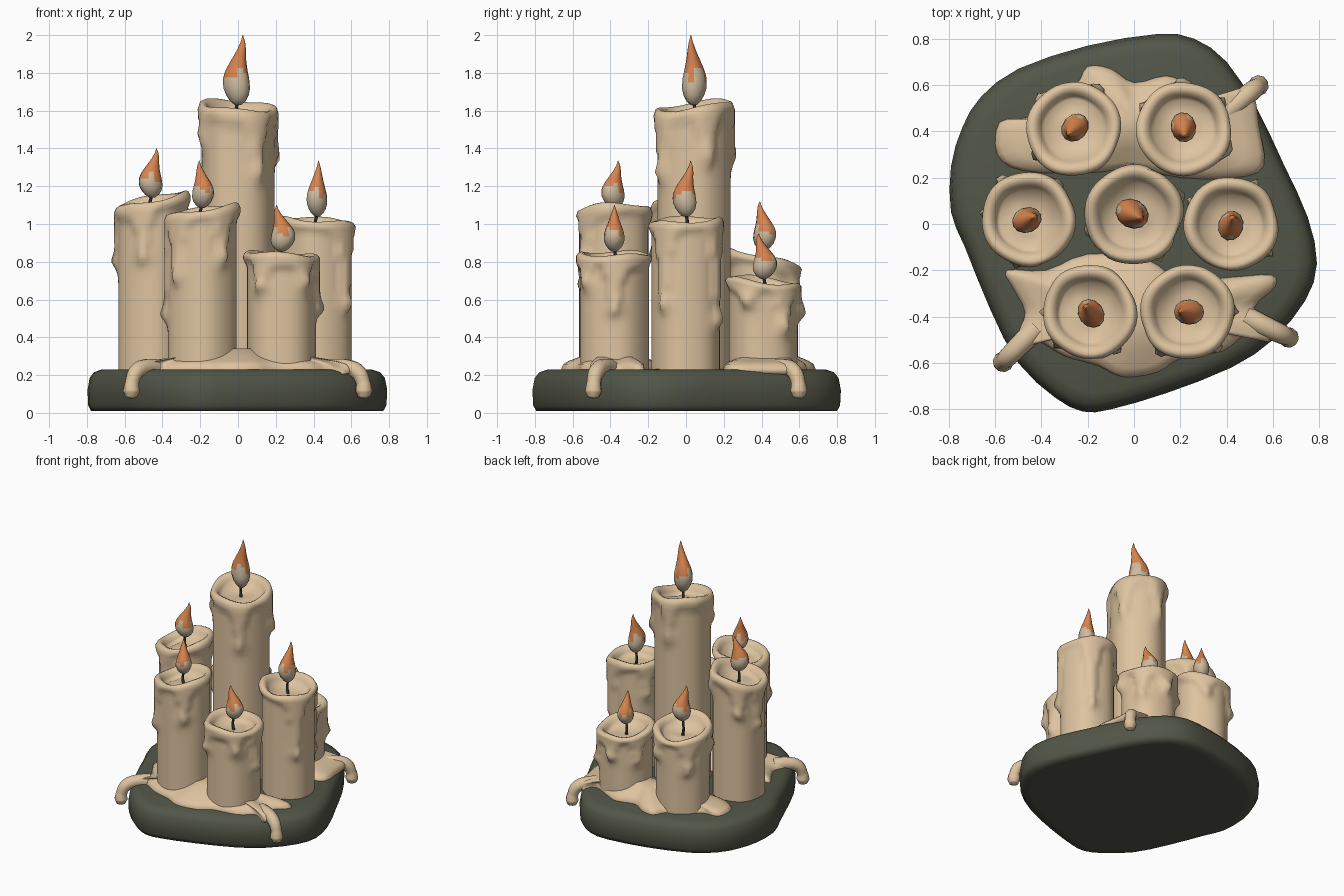
import bpy, bmesh, math
from math import sin, cos, pi, exp, radians
from mathutils import Vector

cube = bpy.data.objects.get("Cube")
if cube:
    bpy.data.objects.remove(cube)


def material(name, r, g, b):
    m = bpy.data.materials.new(name)
    m.use_nodes = True
    m.diffuse_color = (r, g, b, 1)
    m.node_tree.nodes["Principled BSDF"].inputs["Base Color"].default_value = (r, g, b, 1)
    return m


WAX = material("cream wax", .73, .55, .35)
STONE = material("dark green stone", .085, .092, .064)
ORANGE = material("flame orange", .69, .23, .075)
PALE = material("flame pale", .62, .5, .35)
WICK = material("charred wick", .03, .026, .02)


def loft(name, rings, mats, pick=None):
    """Skin a list of equal rings, closing both ends with a fan."""
    bm = bmesh.new()
    rows = [[bm.verts.new(p) for p in ring] for ring in rings]
    n = len(rows[0])
    for a, b in zip(rows, rows[1:]):
        for i in range(n):
            j = (i + 1) % n
            bm.faces.new((a[i], a[j], b[j], b[i]))
    for row in (rows[0], rows[-1]):
        mid = sum((v.co for v in row), Vector()) / n
        c = bm.verts.new(mid)
        for i in range(n):
            bm.faces.new((row[i], row[(i + 1) % n], c))
    bmesh.ops.recalc_face_normals(bm, faces=bm.faces)
    for f in bm.faces:
        f.smooth = True
        if pick:
            f.material_index = pick(f.calc_center_median())
    me = bpy.data.meshes.new(name)
    bm.to_mesh(me)
    bm.free()
    for m in mats:
        me.materials.append(m)
    ob = bpy.data.objects.new(name, me)
    bpy.context.collection.objects.link(ob)
    return ob


def tube(name, points, radii, mat):
    """Round tube through the points with a radius at each one."""
    cu = bpy.data.curves.new(name + "_path", "CURVE")
    cu.dimensions = "3D"
    cu.bevel_depth = 1
    cu.bevel_resolution = 3
    cu.resolution_u = 6
    cu.use_fill_caps = True
    sp = cu.splines.new("BEZIER")
    sp.bezier_points.add(len(points) - 1)
    for bp, p, r in zip(sp.bezier_points, points, radii):
        bp.co, bp.radius = p, r
        bp.handle_left_type = bp.handle_right_type = "AUTO"
    tmp = bpy.data.objects.new(name + "_path", cu)
    me = bpy.data.meshes.new_from_object(tmp)
    bpy.data.objects.remove(tmp)
    me.materials.clear()
    me.materials.append(mat)
    for f in me.polygons:
        f.use_smooth = True
    bpy.context.collection.objects.link(bpy.data.objects.new(name, me))


def smooth_outline(pts, steps):
    """Closed Catmull-Rom curve through the points."""
    p = [Vector(q) for q in pts]
    out = []
    for i in range(len(p)):
        a, b, c, d = p[i - 1], p[i], p[(i + 1) % len(p)], p[(i + 2) % len(p)]
        for s in range(steps):
            t = s / steps
            out.append(.5 * (2 * b + (c - a) * t + (2 * a - 5 * b + 4 * c - d) * t * t
                             + (3 * b - a - 3 * c + d) * t ** 3))
    return out


def slab(name, pts, layers, mat, steps):
    """Stack scaled copies of an outline; layers hold (scale, height)."""
    line = smooth_outline(pts, steps)
    mid = sum(line, Vector((0, 0))) / len(line)
    rings = []
    for s, z in layers:
        rings.append([(*(mid + (p - mid) * s), z) for p in line])
    return loft(name, rings, [mat])


# Stone base
base_line = [(.1, .82), (.26, .8), (.4, .7), (.53, .5), (.65, .25), (.75, .03), (.79, -.17),
             (.74, -.33), (.6, -.5), (.42, -.62), (.14, -.73), (-.1, -.8), (-.22, -.81),
             (-.34, -.75), (-.5, -.6), (-.62, -.37), (-.73, -.1), (-.79, .05), (-.79, .25),
             (-.74, .42), (-.66, .55), (-.5, .67), (-.2, .77)]
slab("stone_base", base_line, [(.9, .01), (.975, .01), (.995, .04), (1, .12), (.985, .185),
                               (.955, .215), (.9, .23), (.5, .232)], STONE, 2)

# Wax pools lying on the base
pool_layers = [(.9, .2), (1, .21), (1, .235), (.96, .258), (.85, .275), (.6, .3), (.3, .34)]
front_pool = [(-.55, -.2), (-.38, -.2), (-.2, -.13), (.05, -.15), (.2, -.24), (.42, -.23),
              (.59, -.22), (.61, -.27), (.52, -.36), (.6, -.44), (.58, -.51), (.48, -.48),
              (.38, -.55), (.2, -.58), (.1, -.64), (-.05, -.66), (-.16, -.61), (-.3, -.57),
              (-.43, -.5), (-.51, -.54), (-.5, -.47), (-.47, -.38), (-.52, -.28)]
back_pool = [(-.2, .68), (-.1, .67), (0, .61), (.14, .64), (.24, .6), (.37, .54), (.47, .59),
             (.52, .55), (.54, .42), (.56, .25), (.44, .2), (.2, .2), (0, .24), (-.2, .22),
             (-.48, .23), (-.59, .3), (-.58, .44), (-.46, .46), (-.36, .55), (-.25, .6)]
slab("front_wax_pool", front_pool, pool_layers, WAX, 3)
slab("back_wax_pool", back_pool, pool_layers, WAX, 3)

# Runs of wax hanging over the edge of the base: (edge x, edge y, outward angle)
for name, x, y, ang in (("front_right_run", -.54, -.57, 225), ("front_left_run", .635, -.475, -25),
                        ("back_left_run", .51, .575, 40)):
    out = Vector((cos(radians(ang)), sin(radians(ang)), 0))
    edge = Vector((x, y, 0))
    path = [edge + out * d + Vector((0, 0, z)) for d, z in
            ((-.17, .235), (-.07, .24), (.0, .215), (.03, .16), (.035, .115), (.035, .085), (.035, .075))]
    tube(name, path, (.05, .045, .042, .038, .045, .032, .008), WAX)


def step(t):
    t = max(0, min(1, t))
    return t * t * (3 - 2 * t)


def candle(name, x, y, rad, top, tilt, tilt_dir, drips):
    """Turned candle with an uneven lip, hollow top and drips (angle, length)."""
    n, rows, foot = 48, 40, .21
    ph = x * 9 + y * 5
    rings = [[] for _ in range(rows + 6)]
    for i in range(n):
        a = 2 * pi * i / n
        crest = top + tilt * cos(a - radians(tilt_dir)) + .008 * sin(3 * a + ph)
        wob = 1 + .015 * sin(5 * a + ph) + .01 * sin(2 * a - ph)
        near = []
        for ang, length in drips:
            d = (a - radians(ang) + pi) % (2 * pi) - pi
            near.append((exp(-(d / .23) ** 2), length))
        lip = .085 + .025 * sin(3 * a + ph) + max(w * l for w, l in near)

        def put(k, r, z):
            rings[k].append((x + r * cos(a), y + r * sin(a), z))

        for k in range(rows):
            z = foot + (crest - foot) * k / (rows - 1)
            d = crest - z
            r = rad * wob + .022 * step((lip - d) / .06)
            r += sum(.022 * w * exp(-((d - l - .03) / .05) ** 2) for w, l in near)
            put(k, r - (.012 if k == rows - 1 else 0), z)
        rim = rad * wob
        for k, (s, drop) in enumerate(((.98, -.005), (.86, .004), (.78, .03), (.7, .055))):
            put(rows + k, rim * s, crest - drop)
        put(rows + 4, rim * .4, top - .065)
        put(rows + 5, rim * .1, top - .07)
    loft(name, rings, [WAX])


def flame(name, x, y, low, high, rad, spin):
    """Tapered flame with a bent tip, pale at the bottom with a ragged edge."""
    prof = ((0, .25), (.06, .6), (.14, .85), (.24, 1), (.32, 1), (.39, .97), (.46, .88), (.53, .77),
            (.61, .62), (.7, .47), (.8, .32), (.9, .17), (1, .02))
    h = high - low
    rings = []
    for t, r in prof:
        bend = rad * .45 * sin(t * 5.2) * t
        cx, cy = x - bend * cos(spin), y - bend * sin(spin)
        ring = []
        for i in range(12):
            a = 2 * pi * i / 12
            u, v = rad * r * cos(a), rad * r * .85 * sin(a)
            ring.append((cx + u * cos(spin) - v * sin(spin),
                         cy + u * sin(spin) + v * cos(spin), low + h * t))
        rings.append(ring)

    def pick(c):
        a = math.atan2(c.y - y, c.x - x)
        return int((c.z - low) / h < .42 + .09 * sin(3 * a + spin) + .05 * sin(7 * a))

    loft(name, rings, [ORANGE, PALE], pick)


# Candles: name, x, y, radius, top, tilt, tilt direction, flame low and high, drips
candles = (
    ("centre", 0, .04, .193, 1.625, .03, 120, 1.63, 2, ((-58, .3), (22, .24), (95, .27), (200, .15))),
    ("right", -.455, .02, .182, 1.13, .04, 20, 1.14, 1.4, ((-105, .25), (172, .27), (125, .2), (50, .1))),
    ("left", .42, 0, .182, 1.02, .015, 150, 1.04, 1.335, ((-38, .4), (60, .5), (150, .2))),
    ("front_right", -.19, -.38, .182, 1.075, .03, 10, 1.085, 1.335, ((-55, .24), (180, .5), (-135, .3))),
    ("front_left", .23, -.38, .182, .84, .01, 180, .855, 1.1, ((-125, .15), (0, .25), (-50, .12))),
    ("back_right", -.26, .41, .182, .82, .04, -80, .86, 1.12, ((135, .2), (215, .14), (60, .12))),
    ("back_left", .215, .41, .182, .7, .025, -120, .71, .95, ((35, .2), (92, .12), (-25, .08), (150, .16))),
)
for k, (name, x, y, rad, top, tilt, tdir, low, high, drips) in enumerate(candles):
    candle(name + "_candle", x, y, rad, top, tilt, tdir, drips)
    flame(name + "_flame", x, y, low, high, .073 if k == 0 else .064, k * .9 - .5)
    floor = top - .08
    mid = (floor + low) / 2
    tube(name + "_wick", [(x, y, floor), (x - .012, y + .008, mid), (x, y, low + .02)],
         (.011, .009, .008), WICK)
